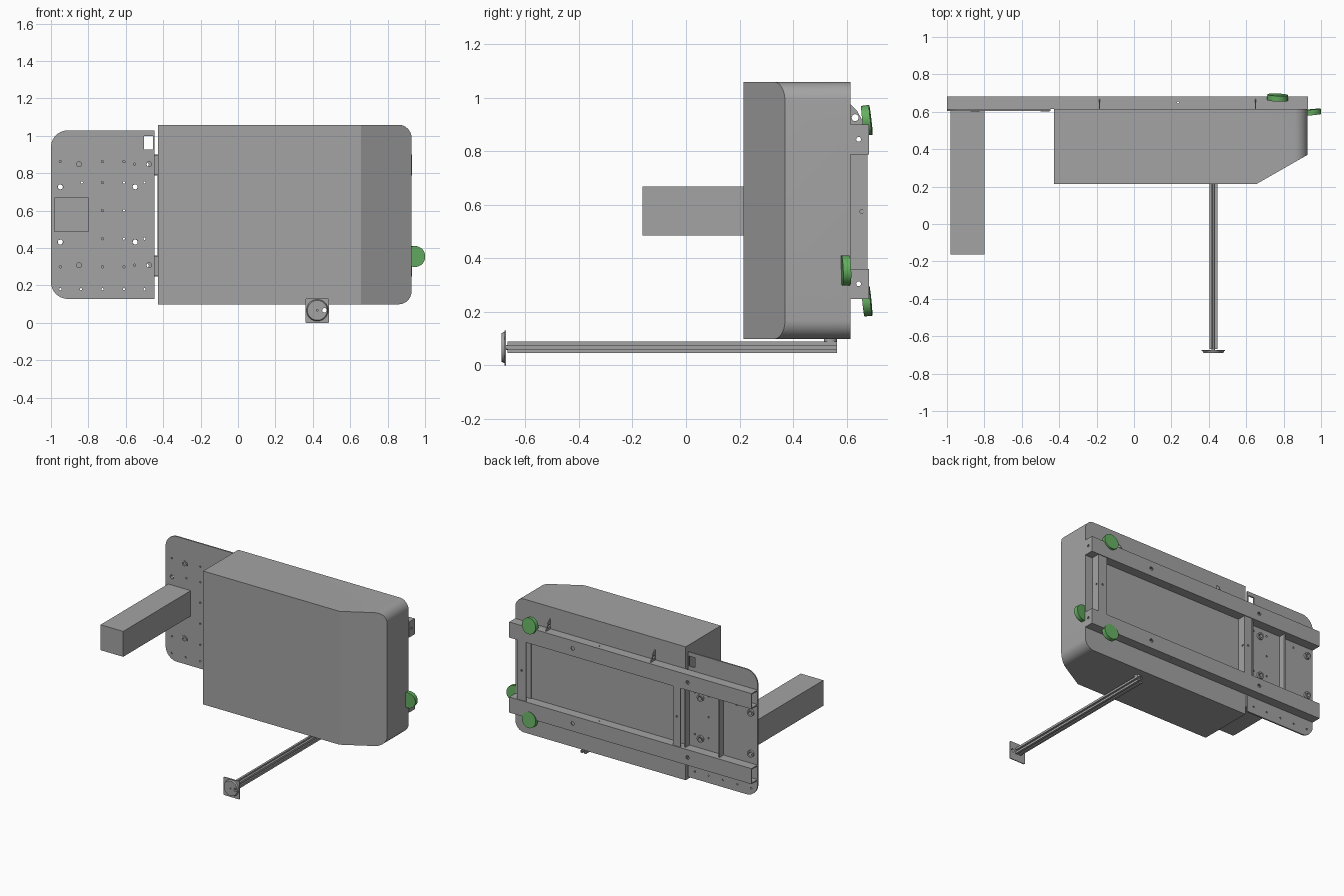
import bpy, bmesh, math
from mathutils import Vector

if "Cube" in bpy.data.objects:
    bpy.data.objects.remove(bpy.data.objects["Cube"])

MAP = {'x': lambda a, b, d: (d, a, b), 'y': lambda a, b, d: (a, d, b), 'z': lambda a, b, d: (a, b, d)}


def material(name, color):
    mat = bpy.data.materials.new(name)
    mat.diffuse_color = color
    mat.use_nodes = True
    mat.node_tree.nodes["Principled BSDF"].inputs["Base Color"].default_value = mat.diffuse_color
    return mat


grey = material('dark_grey', (.37, .37, .37, 1))
green = material('green', (.13, .42, .12, 1))


def finish(name, bm, mat=grey):
    bmesh.ops.recalc_face_normals(bm, faces=bm.faces[:])
    me = bpy.data.meshes.new(name)
    bm.to_mesh(me)
    bm.free()
    ob = bpy.data.objects.new(name, me)
    bpy.context.collection.objects.link(ob)
    me.materials.append(mat)
    return ob


def prism(name, pts, axis, lo, hi):
    """Extrude a 2D outline along an axis."""
    bm = bmesh.new()
    face = bm.faces.new([bm.verts.new(MAP[axis](a, b, lo)) for a, b in pts])
    ext = bmesh.ops.extrude_face_region(bm, geom=[face])['geom']
    verts = [v for v in ext if isinstance(v, bmesh.types.BMVert)]
    bmesh.ops.translate(bm, verts=verts, vec=MAP[axis](0, 0, hi - lo))
    return finish(name, bm)


def box(name, x0, x1, y0, y1, z0, z1):
    return prism(name, [(x0, y0), (x1, y0), (x1, y1), (x0, y1)], 'z', z0, z1)


def rounded(x0, x1, z0, z1, r_left, r_right, n=10):
    """Rectangle outline with separate radii for left and right corners."""
    pts = []
    for cx, cz, sx, sz, r, start in ((x1, z1, -1, -1, r_right, 0), (x0, z1, 1, -1, r_left, 90),
                                     (x0, z0, 1, 1, r_left, 180), (x1, z0, -1, 1, r_right, 270)):
        if r == 0:
            pts.append((cx, cz))
            continue
        for i in range(n + 1):
            t = math.radians(start + 90 * i / n)
            pts.append((cx + sx * r + r * math.cos(t), cz + sz * r + r * math.sin(t)))
    return pts


def discs(name, items, mat=grey, seg=32):
    """One mesh holding cylinders: (centre, axis, radius, end radius, depth)."""
    bm = bmesh.new()
    for c, axis, r1, r2, depth in items:
        m = Vector(axis).to_track_quat('Z', 'Y').to_matrix().to_4x4()
        m.translation = Vector(c)
        bmesh.ops.create_cone(bm, cap_ends=True, segments=seg, radius1=r1, radius2=r2, depth=depth, matrix=m)
    return finish(name, bm, mat)


def boolean(ob, cutter, op='DIFFERENCE'):
    mod = ob.modifiers.new('cut', 'BOOLEAN')
    mod.operation, mod.solver, mod.object = op, 'EXACT', cutter
    dg = bpy.context.evaluated_depsgraph_get()
    me = bpy.data.meshes.new_from_object(ob.evaluated_get(dg))
    ob.modifiers.clear()
    ob.data = me
    bpy.data.objects.remove(cutter)


def hole(c, axis, r, depth=0.04):
    return (c, axis, r, r, depth)


X, Y, Z = (1, 0, 0), (0, 1, 0), (0, 0, 1)

# Main body: chamfered plan intersected with a rounded front outline
body = prism('main_body', [(-.428, .215), (.657, .215), (.928, .37), (.928, .615), (-.428, .615)], 'z', .099, 1.059)
boolean(body, prism('outline', rounded(-.6, .928, .099, 1.059, 0, .07), 'y', 0, .8), 'INTERSECT')

# Side plate with its hole pattern and slot
plate = prism('side_plate', rounded(-1, -.447, .128, 1.029, .09, 0), 'y', .605, .615)
big = [(x, z) for x in (-.85, -.475) for z in (.308, .848)]
medium = [(x, z) for x in (-.95, -.55) for z in (.432, .727)]
small = [(x, .18) for x in (-.95, -.84, -.725, -.61, -.5)]
small += [(x, z) for x in (-.95, -.725, -.61) for z in (.3, .862)]
small += [(x, z) for x in (-.725, -.61) for z in (.45, .6, .75)]
small += [(-.5, .45), (-.5, .75), (-.835, .75)]
small += [(-.553, .308), (-.553, .848)]
boolean(plate, discs('holes', [hole((x, .61, z), Y, r) for group, r in ((big, .014), (medium, .014), (small, .006))
                               for x, z in group], seg=16))
boolean(plate, box('slot', -.503, -.455, .5, .7, .928, 1.0))

# Washers around the plate holes, front and back
for label, group, y, depth in (('front', big, .604, .004), ('back', medium, .622, .016)):
    washers = discs(label + '_washers', [hole((x, y, z), Y, .024, depth) for x, z in group], seg=24)
    boolean(washers, discs('bores', [hole((x, y, z), Y, .0135) for x, z in group], seg=16))

# Arm block projecting forward
box('arm_block', -.98, -.80, -.163, .605, .486, .669)

# Two channel rails, closed at the right end
T = .008
for label, zc in (('upper', .845), ('lower', .305)):
    y0, y1, a, b = .615, .683, zc - .056, zc + .056
    section = [(y0, a), (y1, a), (y1, b), (y0, b), (y0, b - T), (y1 - T, b - T), (y1 - T, a + T), (y0, a + T)]
    rail = prism(label + '_rail', section, 'x', -1, .93)
    cuts = [hole((x, .68, zc), Y, .013) for x in (.425, -.49)]
    cuts += [hole((.235, .65, zc + s * .054), Z, .005) for s in (-1, 1)]
    boolean(rail, discs('rail_holes', cuts, seg=16))
    cap = box(label + '_rail_end', .922, .93, y0, y1 - T, a + T, b - T)
    boolean(cap, discs('end_hole', [hole((.926, .645, zc), X, .009)], seg=16))

# Cross channels between the rails
for label, x0, x1 in (('right', .80, .87), ('left', -.43, -.37)):
    section = [(x0, .615), (x1, .615), (x1, .678), (x0, .678), (x0, .67), (x1 - T, .67), (x1 - T, .623), (x0, .623)]
    cross = prism(label + '_cross_channel', section, 'z', .361, .789)
    boolean(cross, discs('cross_holes', [hole((x1, .657, .575), X, .007),
                                         hole(((x0 + x1) / 2, .68, .575), Y, .007)], seg=16))

# Stiffening ribs behind the plate
for i, x in enumerate((-.455, -.725)):
    box(f'plate_rib_{i + 1}', x - .005, x + .005, .615, .66, .361, .789)

# Triangular gussets on the upper rail
for i, x in enumerate((-.185, .65)):
    gusset = prism(f'gusset_{i + 1}', [(.615, .9), (.615, .975), (.64, .95), (.668, .9)], 'x', x - .003, x + .003)
    boolean(gusset, discs('gusset_hole', [hole((x, .632, .926), X, .013)], seg=16))

# Slotted support pole: one quadrant of the section turned four times
cx, cz, h = .424, .067, .0215
quarter = [(h, -h), (h, -.006), (h - .005, -.006), (h - .005, -.012), (.008, -.005),
           (.008, .005), (h - .005, .012), (h - .005, .006), (h, .006)]
section = []
for k in range(4):
    c, s = (1, 0, -1, 0)[k], (0, 1, 0, -1)[k]
    section += [(cx + a * c - b * s, cz + a * s + b * c) for a, b in quarter]
prism('support_pole', section, 'y', -.667, .564)
discs('pole_mount', [((cx, .54, .094), Z, .024, .024, .012)])

# Foot plate with tapered pad
foot = prism('foot_plate', rounded(cx - .0635, cx + .0635, 0, .13, .006, .006, 3), 'y', -.679, -.673)
pad = discs('foot_pad', [((cx, -.6845, cz), (0, -1, 0), .058, .053, .011)], seg=48)
for ob in (foot, pad):
    boolean(ob, discs('foot_holes', [hole((cx + .038, -.68, cz), Y, .012), hole((cx, -.68, cz), Y, .005)], seg=16))
discs('foot_screw', [hole((cx, -.669, cz), Y, .009, .012)], seg=16)

# Green round knobs
for name, c, axis in (('upper_knob', (.768, .676, .916), (.04, 1, .12)),
                      ('lower_knob', (.768, .676, .24), (.04, 1, .1)),
                      ('side_knob', (.944, .597, .355), (-.1, 1, .03))):
    discs(name, [hole(c, axis, .056, .03)], green, 48)

# Smooth curved surfaces, keep edges sharp
for ob in bpy.context.scene.objects:
    ob.select_set(True)
bpy.context.view_layer.objects.active = body
bpy.ops.object.shade_smooth_by_angle(angle=math.radians(20))
